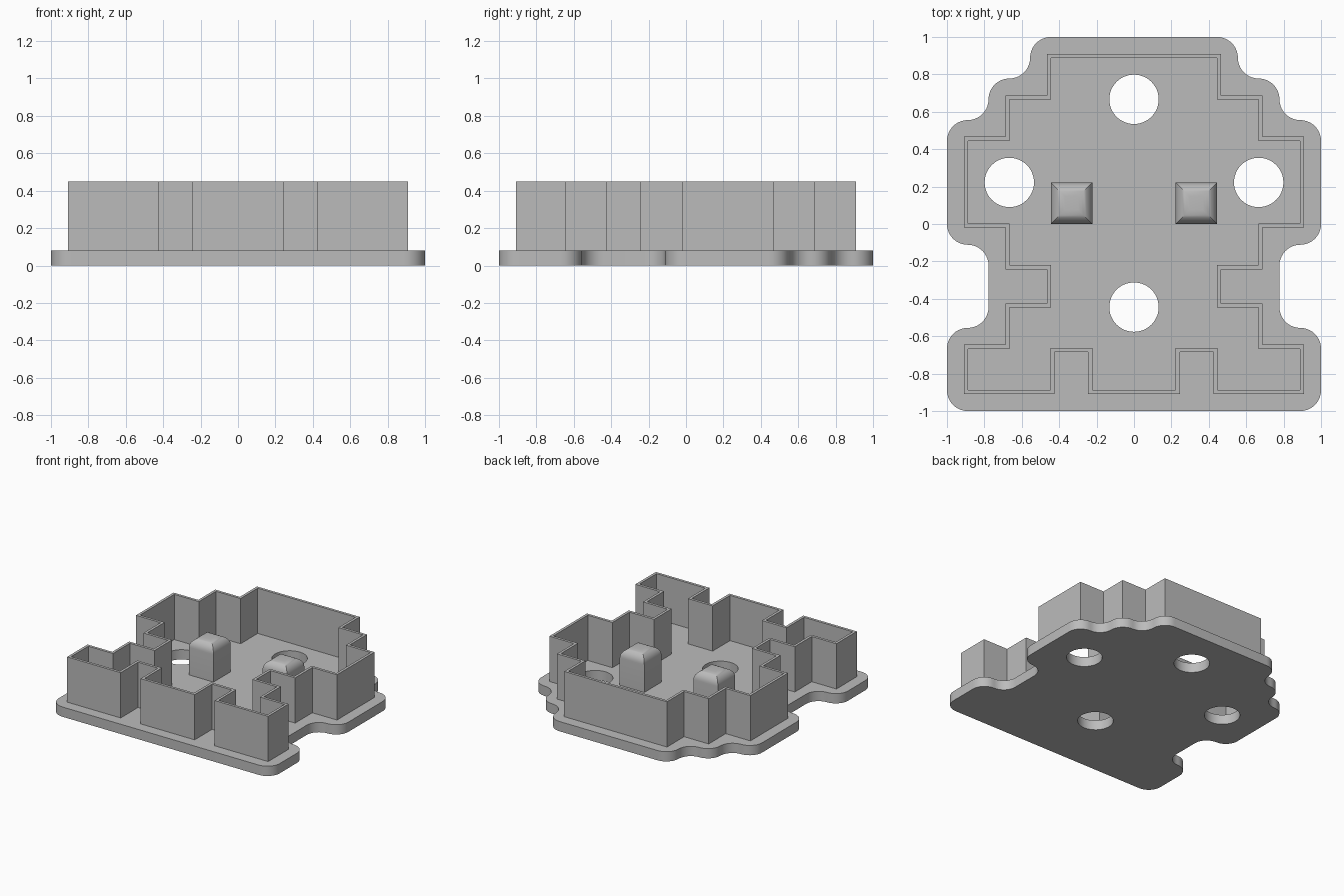
import bpy, bmesh, math
from mathutils import Vector

if "Cube" in bpy.data.objects:
    bpy.data.objects.remove(bpy.data.objects["Cube"])

U = 2 / 9            # grid cell of the stepped outline
BASE_H, WALL_TOP, WALL_T = 0.08, 0.45, 0.022

grey = bpy.data.materials.new("light grey")
grey.diffuse_color = (0.5, 0.5, 0.5, 1)
grey.use_nodes = True
grey.node_tree.nodes["Principled BSDF"].inputs["Base Color"].default_value = grey.diffuse_color


def mirrored(right):
    """Close a right-hand outline with its mirror image (counter-clockwise)."""
    return [Vector(p) for p in right] + [Vector((-x, y)) for x, y in reversed(right)]


def corners(pts):
    """Yield each point with its incoming and outgoing directions."""
    for i, p in enumerate(pts):
        yield p, (p - pts[i - 1]).normalized(), (pts[(i + 1) % len(pts)] - p).normalized()


def rounded(pts, r, steps=10):
    out = []
    for p, d1, d2 in corners(pts):
        for k in range(steps + 1):
            t = math.pi / 2 * k / steps
            q = p - d1 * r * (1 - math.sin(t)) + d2 * r * (1 - math.cos(t))
            if not out or (q - out[-1]).length > 1e-4:
                out.append(q)
    return out


def inset(pts, t):
    return [p + t * (Vector((-a.y, a.x)) + Vector((-b.y, b.x))) for p, a, b in corners(pts)]


def circle(x, y, r, n=48):
    return [Vector((x + r * math.cos(2 * math.pi * i / n),
                    y + r * math.sin(2 * math.pi * i / n))) for i in range(n)]


def prism(name, loops, z0, z1):
    """Extrude filled loops (inner loops become holes) from z0 to z1."""
    cu = bpy.data.curves.new(name, 'CURVE')
    cu.dimensions, cu.fill_mode, cu.extrude = '2D', 'BOTH', (z1 - z0) / 2
    for loop in loops:
        sp = cu.splines.new('POLY')
        sp.points.add(len(loop) - 1)
        for pt, p in zip(sp.points, loop):
            pt.co = (p.x, p.y, 0, 1)
        sp.use_cyclic_u = True
    ob = bpy.data.objects.new(name, cu)
    bpy.context.collection.objects.link(ob)
    select(ob)
    bpy.ops.object.convert(target='MESH')
    ob = bpy.context.object
    bm = bmesh.new()
    bm.from_mesh(ob.data)
    bmesh.ops.translate(bm, verts=bm.verts, vec=(0, 0, (z0 + z1) / 2))
    finish(ob, bm)


def select(ob):
    bpy.ops.object.select_all(action='DESELECT')
    ob.select_set(True)
    bpy.context.view_layer.objects.active = ob


def finish(ob, bm):
    bmesh.ops.remove_doubles(bm, verts=bm.verts, dist=1e-5)
    bmesh.ops.recalc_face_normals(bm, faces=bm.faces)
    bm.to_mesh(ob.data)
    bm.free()
    ob.data.materials.clear()
    ob.data.materials.append(grey)
    select(ob)
    bpy.ops.object.shade_smooth_by_angle(angle=math.radians(30))


# Base plate: stepped outline with rounded corners and four round holes
plate = mirrored([(1, -1), (1, -2.5 * U), (3.5 * U, -2.5 * U), (3.5 * U, -0.5 * U),
                  (1, -0.5 * U), (1, 2.5 * U), (3.5 * U, 2.5 * U), (3.5 * U, 3.5 * U),
                  (2.5 * U, 3.5 * U), (2.5 * U, 1)])
holes = [circle(x * U, y * U, 0.132) for x, y in [(0, 3), (-3, 1), (3, 1), (0, -2)]]
prism("base_plate", [rounded(plate, U / 2)] + holes, 0, BASE_H)

# Thin upright wall following the stepped outline, with two front notches
wall = mirrored([(0.245, -0.91), (0.245, -0.685), (0.425, -0.685), (0.425, -0.91),
                 (0.91, -0.91), (0.91, -0.645), (0.687, -0.645), (0.687, -0.425),
                 (0.465, -0.425), (0.465, -0.242), (0.687, -0.242), (0.687, -0.02),
                 (0.91, -0.02), (0.91, 0.467), (0.687, 0.467), (0.687, 0.688),
                 (0.465, 0.688), (0.465, 0.91)])
prism("outline_wall", [wall, inset(wall, WALL_T)], BASE_H, WALL_TOP)

# Two square pegs with rounded tops
for side, label in ((-1, "left"), (1, "right")):
    me = bpy.data.meshes.new(label + "_peg")
    peg = bpy.data.objects.new(label + "_peg", me)
    bpy.context.collection.objects.link(peg)
    bm = bmesh.new()
    bmesh.ops.create_cube(bm, size=1)
    bmesh.ops.scale(bm, verts=bm.verts, vec=(U, U, 0.30))
    bmesh.ops.translate(bm, verts=bm.verts, vec=(side * 1.5 * U, U / 2, BASE_H + 0.15))
    top = [e for e in bm.edges if all(v.co.z > 0.3 for v in e.verts)]
    bmesh.ops.bevel(bm, geom=top, offset=0.075, segments=8, profile=0.5,
                    affect='EDGES', clamp_overlap=True)
    finish(peg, bm)
